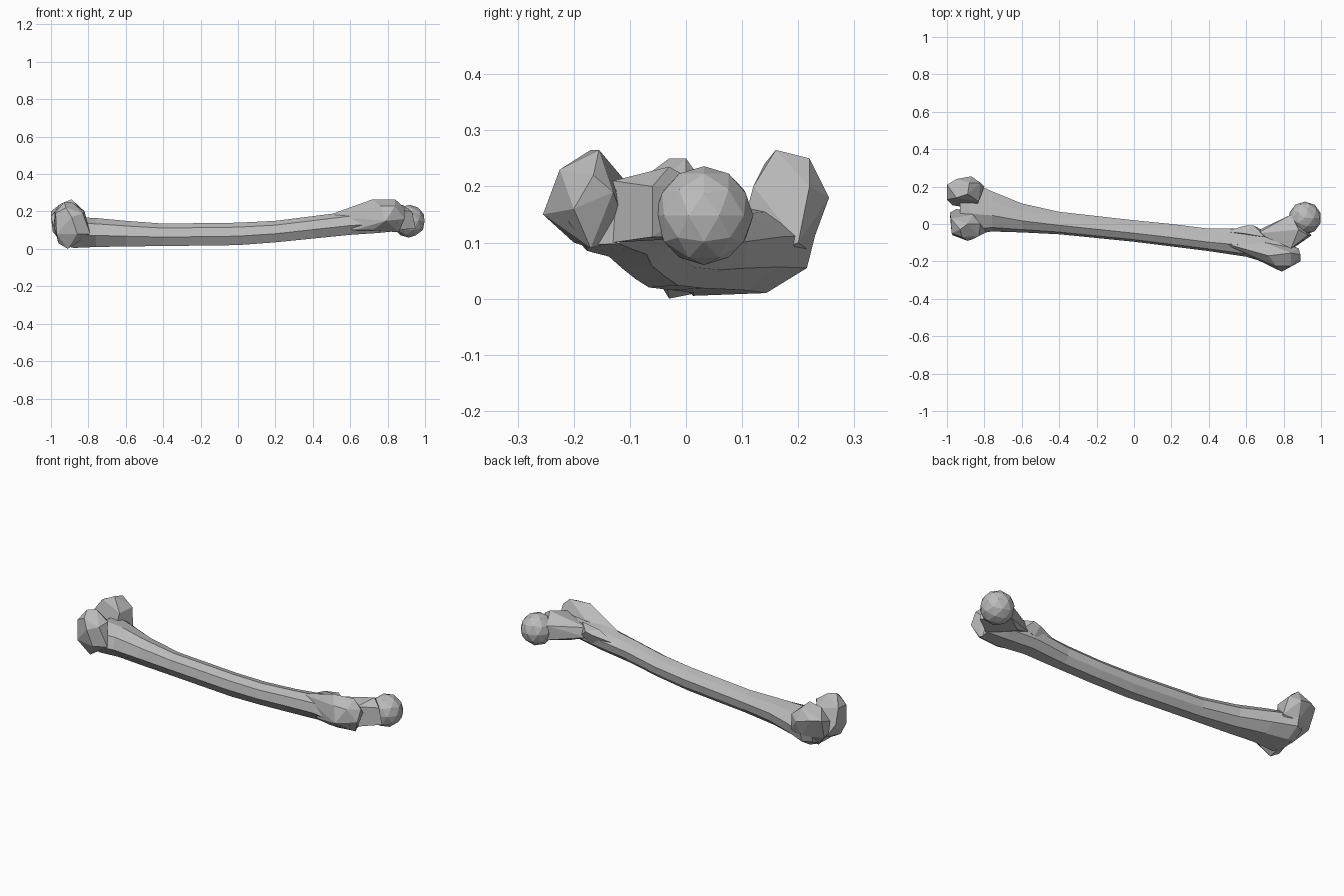
import bpy
import bmesh
import math
from mathutils import Vector

default_cube = bpy.data.objects.get("Cube")
if default_cube:
    bpy.data.objects.remove(default_cube, do_unlink=True)

# One plain bone colour
bone_grey = bpy.data.materials.new("bone_grey")
bone_grey.use_nodes = True
colour = (0.5, 0.5, 0.5, 1)
bone_grey.diffuse_color = colour
bone_grey.node_tree.nodes["Principled BSDF"].inputs["Base Color"].default_value = colour


def finish(bm, name):
    """Turn a bmesh into a flat shaded object with the bone material."""
    bmesh.ops.recalc_face_normals(bm, faces=bm.faces[:])
    mesh = bpy.data.meshes.new(name)
    bm.to_mesh(mesh)
    bm.free()
    mesh.materials.append(bone_grey)
    part = bpy.data.objects.new(name, mesh)
    bpy.context.collection.objects.link(part)
    return part


def faceted_lump(name, points):
    """Wrap corner points in a convex lump and merge nearly flat facets."""
    bm = bmesh.new()
    for point in points:
        bm.verts.new(point)
    bmesh.ops.convex_hull(bm, input=bm.verts[:])
    loose = [vert for vert in bm.verts if not vert.link_faces]
    bmesh.ops.delete(bm, geom=loose, context="VERTS")
    bmesh.ops.dissolve_limit(bm, angle_limit=math.radians(8),
                             verts=bm.verts[:], edges=bm.edges[:])
    return finish(bm, name)


def lofted_shaft(name, profile, sections):
    """Sweep a unit profile through (x, y low, y high, z low, z high) sections."""
    bm = bmesh.new()
    rings = []
    for x, y_low, y_high, z_low, z_high in sections:
        ring = []
        for across, up in profile:
            y = y_low + (y_high - y_low) * across
            z = z_low + (z_high - z_low) * up
            ring.append(bm.verts.new((x, y, z)))
        rings.append(ring)
    count = len(profile)
    for ring, following in zip(rings, rings[1:]):
        for i in range(count):
            j = (i + 1) % count
            bm.faces.new((ring[i], ring[j], following[j], following[i]))
    bm.faces.new(rings[0])
    bm.faces.new(rings[-1])
    return finish(bm, name)


# Bowed shaft, flared at both ends, with a blunt ridge along the top
shaft_profile = [(0.25, 0), (0.7, 0.03), (0.95, 0.3), (1, 0.65),
                 (0.75, 0.92), (0.4, 1), (0.1, 0.8), (0, 0.4)]
lofted_shaft("shaft", shaft_profile, [
    (-0.93, -0.05, 0.2, 0.02, 0.14),
    (-0.88, -0.06, 0.23, 0.005, 0.17),
    (-0.76, -0.04, 0.175, 0.01, 0.165),
    (-0.6, -0.045, 0.11, 0.013, 0.15),
    (-0.4, -0.055, 0.065, 0.015, 0.135),
    (0, -0.095, 0.02, 0.02, 0.14),
    (0.2, -0.12, 0, 0.035, 0.15),
    (0.4, -0.145, -0.025, 0.055, 0.175),
    (0.6, -0.175, -0.025, 0.075, 0.2),
    (0.75, -0.22, -0.045, 0.085, 0.205),
    (0.85, -0.21, -0.08, 0.095, 0.2),
])

# Knee end: two rounded knuckles with a notch between them
faceted_lump("inner_condyle", [
    (-1, 0.13, 0.17), (-1, 0.21, 0.2), (-0.99, 0.17, 0.09),
    (-0.95, 0.24, 0.2), (-0.87, 0.255, 0.18), (-0.95, 0.14, 0.24),
    (-0.89, 0.16, 0.265), (-0.88, 0.22, 0.25), (-0.82, 0.22, 0.2),
    (-0.83, 0.12, 0.2), (-0.88, 0.22, 0.085), (-0.92, 0.12, 0.012),
    (-0.8, 0.2, 0.1), (-0.85, 0.08, 0.05), (-0.97, 0.1, 0.08),
])
faceted_lump("outer_condyle", [
    (-0.985, 0.06, 0.12), (-0.98, 0.03, 0.2), (-0.975, -0.05, 0.19),
    (-0.97, -0.06, 0.08), (-0.93, -0.03, 0.25), (-0.89, 0, 0.25),
    (-0.92, -0.07, 0.22), (-0.89, -0.09, 0.17), (-0.83, -0.065, 0.19),
    (-0.82, 0, 0.2), (-0.91, -0.03, 0), (-0.96, -0.02, 0.03),
    (-0.86, -0.08, 0.08), (-0.79, -0.045, 0.08), (-0.9, 0.07, 0.02),
    (-0.95, 0.08, 0.06), (-0.86, 0.05, 0.18),
])

# Hip end: large outer knob, small inner knob, neck and ball
faceted_lump("greater_trochanter", [
    (0.47, -0.1, 0.175), (0.72, -0.17, 0.265), (0.84, -0.155, 0.265),
    (0.89, -0.165, 0.22), (0.89, -0.2, 0.16), (0.79, -0.255, 0.15),
    (0.76, -0.225, 0.23), (0.84, -0.225, 0.23), (0.86, -0.17, 0.09),
    (0.72, -0.2, 0.1), (0.88, -0.13, 0.19), (0.7, -0.1, 0.2),
    (0.8, -0.1, 0.11), (0.62, -0.17, 0.1),
])
faceted_lump("lesser_trochanter", [
    (0.48, -0.04, 0.15), (0.6, -0.008, 0.18), (0.64, -0.008, 0.19),
    (0.68, -0.03, 0.15), (0.58, -0.05, 0.2), (0.7, -0.07, 0.205),
    (0.62, -0.03, 0.12),
])
faceted_lump("neck", [
    (0.65, -0.04, 0.14), (0.66, -0.05, 0.19), (0.74, -0.02, 0.11),
    (0.85, -0.13, 0.1), (0.84, -0.13, 0.21), (0.84, 0.05, 0.11),
    (0.84, 0.05, 0.19), (0.95, -0.06, 0.11), (0.93, -0.06, 0.2),
    (0.88, -0.03, 0.235),
])

ball_bm = bmesh.new()
bmesh.ops.create_icosphere(ball_bm, subdivisions=2, radius=1)
ball_centre = Vector((0.914, 0.032, 0.148))
ball_points = [ball_centre + vert.co * 0.088 for vert in ball_bm.verts]
ball_bm.free()
faceted_lump("ball_head", ball_points)
